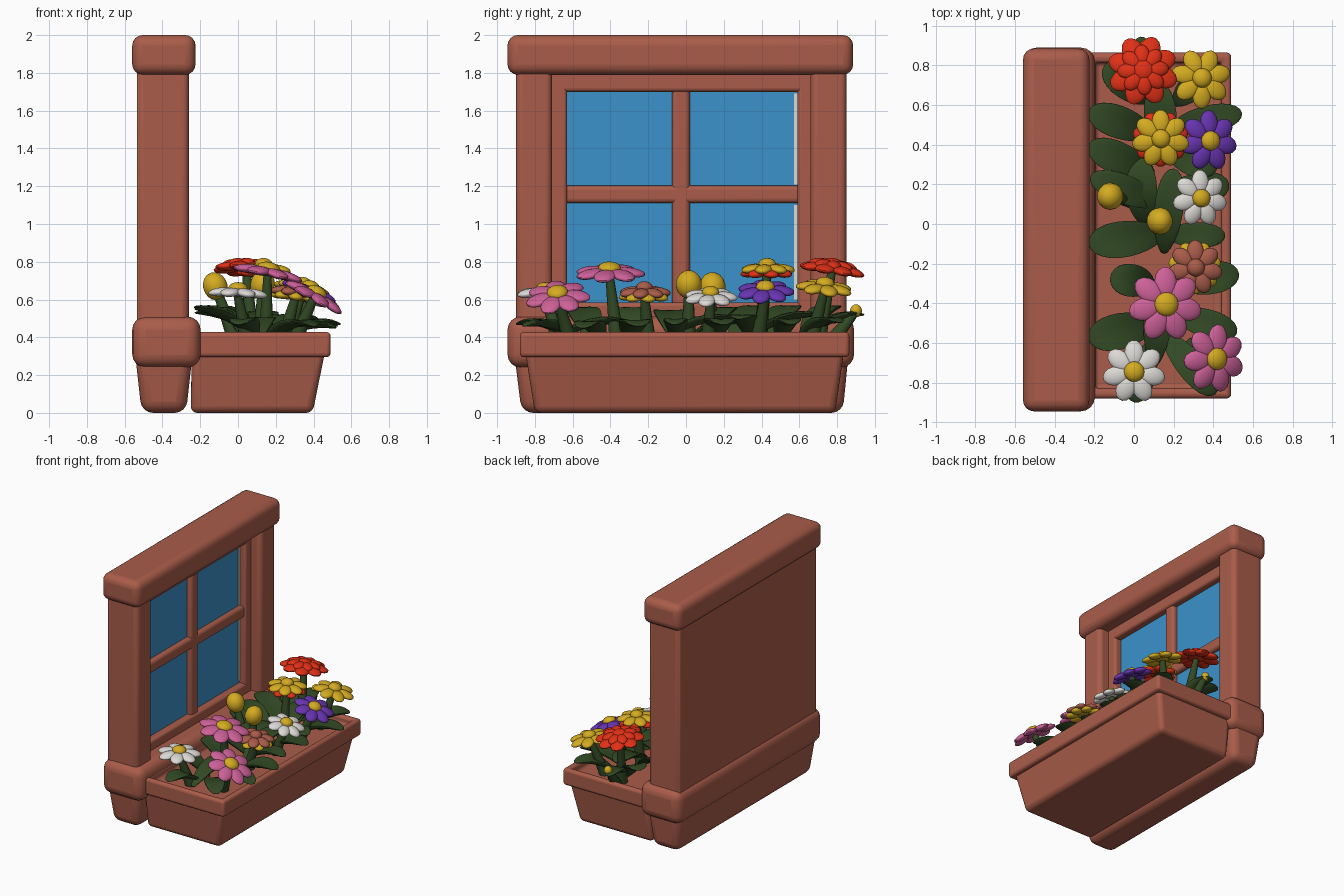
import bpy, bmesh, math
from mathutils import Vector, Matrix

if "Cube" in bpy.data.objects:
    bpy.data.objects.remove(bpy.data.objects["Cube"])

def material(name, col):
    m = bpy.data.materials.new(name)
    m.diffuse_color = (*col, 1)
    m.use_nodes = True
    m.node_tree.nodes["Principled BSDF"].inputs["Base Color"].default_value = m.diffuse_color
    return m

TERRA = material("terracotta", (0.40, 0.108, 0.068))
GLASS = material("sky_blue", (0.045, 0.29, 0.60))
GREEN = material("dark_green", (0.032, 0.068, 0.018))
RED = material("red", (0.75, 0.03, 0.008))
YELLOW = material("yellow", (0.66, 0.41, 0.015))
PURPLE = material("purple", (0.14, 0.035, 0.44))
PINK = material("pink", (0.62, 0.12, 0.32))
WHITE = material("white", (0.72, 0.70, 0.67))

def finish(bm, name, mats, bevel=0, segs=4):
    me = bpy.data.meshes.new(name)
    bmesh.ops.recalc_face_normals(bm, faces=bm.faces)
    bm.to_mesh(me)
    bm.free()
    for m in mats:
        me.materials.append(m)
    ob = bpy.data.objects.new(name, me)
    bpy.context.collection.objects.link(ob)
    if bevel:
        b = ob.modifiers.new("round", 'BEVEL')
        b.width, b.segments, b.limit_method = bevel, segs, 'ANGLE'
    bpy.ops.object.select_all(action='DESELECT')
    ob.select_set(True)
    bpy.context.view_layer.objects.active = ob
    bpy.ops.object.shade_smooth_by_angle(angle=math.radians(45))
    return ob

def box(name, x, y, z, mat=TERRA, bevel=0.03, low=None, hollow=None):
    """Rounded box; low = (x range, y range) of a narrower bottom, hollow = (rim, depth)."""
    bm = bmesh.new()
    bmesh.ops.create_cube(bm, size=1)
    for v in bm.verts:
        lx, ly = low if (low and v.co.z < 0) else (x, y)
        v.co = (lx[v.co.x > 0], ly[v.co.y > 0], z[v.co.z > 0])
    if hollow:
        bm.normal_update()
        top = max(bm.faces, key=lambda f: f.calc_center_median().z)
        bmesh.ops.inset_region(bm, faces=[top], thickness=hollow[0])
        ins = bmesh.ops.extrude_discrete_faces(bm, faces=[top])["faces"][0]
        for v in ins.verts:
            v.co.z -= hollow[1]
    return finish(bm, name, [mat], bevel)

# --- window wall ---
box("lintel", (-0.56, -0.225), (-0.945, 0.885), (1.79, 2.0), bevel=0.055)
box("back_panel", (-0.535, -0.408), (-0.89, 0.84), (0.3, 1.85), bevel=0.01)
for side, y in (("left", (-0.9, -0.71)), ("right", (0.66, 0.85))):
    box(side + "_column", (-0.535, -0.26), y, (0.4, 1.86), bevel=0.035)
box("window_sill", (-0.56, -0.198), (-0.945, 0.89), (0.24, 0.51), bevel=0.07)
box("wall_base", (-0.55, -0.235), (-0.915, 0.865), (0.0, 0.36), bevel=0.06,
    low=((-0.51, -0.275), (-0.87, 0.83)))

# --- window frame, bars and glass ---
for name, y, z in (("frame_left", (-0.73, -0.63), (0.5, 1.82)),
                   ("frame_right", (0.59, 0.68), (0.5, 1.82)),
                   ("frame_top", (-0.72, 0.67), (1.70, 1.82)),
                   ("frame_bottom", (-0.72, 0.67), (0.48, 0.585))):
    box(name, (-0.43, -0.345), y, z, bevel=0.02)
box("upright_bar", (-0.43, -0.36), (-0.075, 0.02), (0.55, 1.75), bevel=0.025)
box("cross_bar", (-0.43, -0.36), (-0.66, 0.62), (1.11, 1.205), bevel=0.025)
box("glass", (-0.408, -0.4), (-0.64, 0.60), (0.57, 1.71), GLASS, bevel=0)
for i, z in enumerate(((0.60, 1.1), (1.21, 1.69))):
    box("glass_edge_%d" % i, (-0.4, -0.396), (0.573, 0.595), z, WHITE, bevel=0)

# --- planter ---
box("planter_body", (-0.245, 0.462), (-0.852, 0.837), (0.0, 0.33), bevel=0.035,
    low=((-0.25, 0.395), (-0.80, 0.79)))
box("planter_rim", (-0.245, 0.49), (-0.88, 0.865), (0.295, 0.428), bevel=0.022,
    hollow=(0.07, 0.06))

# --- plants ---
def blob(bm, mtx, idx=0, u=14, v=9, shape=None):
    """Sphere placed by a matrix, or bent by a function."""
    r = bmesh.ops.create_uvsphere(bm, u_segments=u, v_segments=v, radius=1)["verts"]
    for w in r:
        w.co = shape(w.co) if shape else mtx @ w.co
    for f in {f for w in r for f in w.link_faces}:
        f.material_index = idx

def leaf(bm, base, tip, width, arch):
    a, b = Vector(base), Vector(tip)
    d = (b - a).normalized()
    side = d.cross(Vector((0, 0, 1))).normalized()
    up = side.cross(d)
    def bend(c):
        t = (c.z + 1) / 2
        cup = 0.25 * width * c.x * c.x
        return (a.lerp(b, t) + side * c.x * width * (0.75 + 0.35 * t)
                + up * (c.y * 0.02 + cup) + Vector((0, 0, arch * 4 * t * (1 - t))))
    blob(bm, None, 0, 14, 12, bend)

# leaves: base x, y, tip x, y, z, half width
LEAVES = [(0.08, -0.6, 0.0, -0.90, 0.47, 0.08), (0.15, -0.55, 0.41, -0.86, 0.46, 0.08),
          (0.10, -0.5, -0.23, -0.58, 0.55, 0.10), (0.2, -0.45, 0.52, -0.55, 0.45, 0.08),
          (0.2, -0.3, 0.53, -0.25, 0.46, 0.09), (0.1, -0.3, -0.12, -0.27, 0.55, 0.09),
          (0.15, -0.05, -0.23, -0.10, 0.53, 0.10), (0.15, -0.05, 0.46, -0.06, 0.47, 0.07),
          (0.15, 0.1, -0.22, 0.24, 0.55, 0.08), (0.15, 0.15, 0.48, 0.20, 0.47, 0.09),
          (0.1, 0.25, -0.23, 0.40, 0.56, 0.09), (0.18, 0.35, 0.42, 0.28, 0.5, 0.08),
          (0.1, 0.45, -0.23, 0.57, 0.56, 0.09), (0.2, 0.5, 0.545, 0.56, 0.47, 0.075),
          (0.08, 0.62, -0.15, 0.80, 0.56, 0.09), (0.1, 0.6, 0.03, 0.945, 0.52, 0.07),
          (0.2, 0.6, 0.42, 0.82, 0.48, 0.08), (0.15, -0.15, 0.20, 0.28, 0.50, 0.08),
          (0.15, 0.3, 0.12, 0.72, 0.52, 0.09), (0.1, -0.72, 0.14, -0.28, 0.48, 0.08),
          (0.05, 0.0, 0.02, 0.34, 0.48, 0.09)]
bm = bmesh.new()
for bx, by, tx, ty, tz, w in LEAVES:
    leaf(bm, (bx, by, 0.38), (tx, ty, tz), w, 0.045)
finish(bm, "leaves", [GREEN])

def stem(bm, foot, head, idx):
    a, b = Vector(foot), Vector(head)
    q = (b - a).to_track_quat('Z', 'Y').to_matrix().to_4x4()
    m = Matrix.Translation((a + b) / 2) @ q
    vs = bmesh.ops.create_cone(bm, cap_ends=True, segments=12, radius1=0.042, radius2=0.022,
                               depth=(b - a).length, matrix=m)["verts"]
    for f in {f for v in vs for f in v.link_faces}:
        f.material_index = idx

def flower(name, pos, r, tilt, petal, heart=YELLOW, under=None, n=7, double=False):
    bm = bmesh.new()
    pos = Vector(pos)
    normal = Vector((tilt[0], tilt[1], 1)).normalized()
    base = Matrix.Translation(pos) @ normal.to_track_quat('Z', 'Y').to_matrix().to_4x4()
    layers = [(1.0, 0.0, 0, 0.0)]
    if double:
        layers.append((0.72, 0.022, 0, 0.5))
    if under:
        layers.append((0.97, -0.022, 2, 0.5))
    for scale, dz, idx, turn in layers:
        for k in range(n):
            rot = Matrix.Rotation((k + turn) * math.tau / n, 4, 'Z')
            m = (base @ rot @ Matrix.Translation((0.60 * r * scale, 0, dz - 0.004))
                 @ Matrix.Rotation(0.16, 4, 'Y')
                 @ Matrix.Diagonal((0.42 * r * scale, 0.31 * r * scale, 0.023, 1)))
            blob(bm, m, idx)
        blob(bm, base @ Matrix.Translation((0, 0, dz)) @ Matrix.Diagonal(
            (0.45 * r * scale, 0.45 * r * scale, 0.022, 1)), idx)
    blob(bm, base @ Matrix.Translation((0, 0, 0.018)) @ Matrix.Diagonal(
        (0.33 * r, 0.33 * r, 0.034, 1)), 1)
    foot = (pos.x * 0.6 + 0.05, pos.y * 0.9, 0.37)
    stem(bm, foot, pos - normal * 0.02, 3)
    finish(bm, name, [petal, heart, under or petal, GREEN])

flower("white_flower_left", (0.0, -0.745, 0.64), 0.158, (0.05, 0), WHITE)
flower("pink_flower_front", (0.41, -0.68, 0.622), 0.172, (0.55, -0.08), PINK)
flower("pink_flower_tall", (0.16, -0.405, 0.748), 0.187, (0.2, 0.0), PINK)
flower("terracotta_flower", (0.31, -0.22, 0.645), 0.138, (0.12, 0), TERRA, TERRA, YELLOW)
flower("white_flower_right", (0.335, 0.13, 0.62), 0.142, (0.3, 0), WHITE)
flower("purple_flower", (0.38, 0.42, 0.65), 0.152, (0.38, 0), PURPLE)
flower("yellow_flower_tall", (0.135, 0.43, 0.768), 0.145, (0.05, 0), YELLOW, YELLOW, RED)
flower("yellow_flower_right", (0.34, 0.735, 0.668), 0.152, (0.2, 0.1), YELLOW)
flower("red_flower", (0.045, 0.775, 0.768), 0.178, (0.05, 0.15), RED, RED, None, 8, True)

# --- closed yellow buds ---
for name, p, s in (("bud_back", (-0.12, 0.14, 0.67), 0.066),
                   ("bud_front", (0.13, 0.015, 0.68), 0.066),
                   ("bud_small", (0.06, 0.9, 0.54), 0.03)):
    bm = bmesh.new()
    lean = Matrix.Rotation(-0.35 if p[0] < 0 else 0.2, 4, 'Y')
    blob(bm, Matrix.Translation(p) @ lean @ Matrix.Diagonal((s, s * 1.05, s * 1.15, 1)), 0)
    stem(bm, (p[0] * 0.5 + 0.05, p[1] * 0.85, 0.37), p, 1)
    finish(bm, name, [YELLOW, GREEN])
